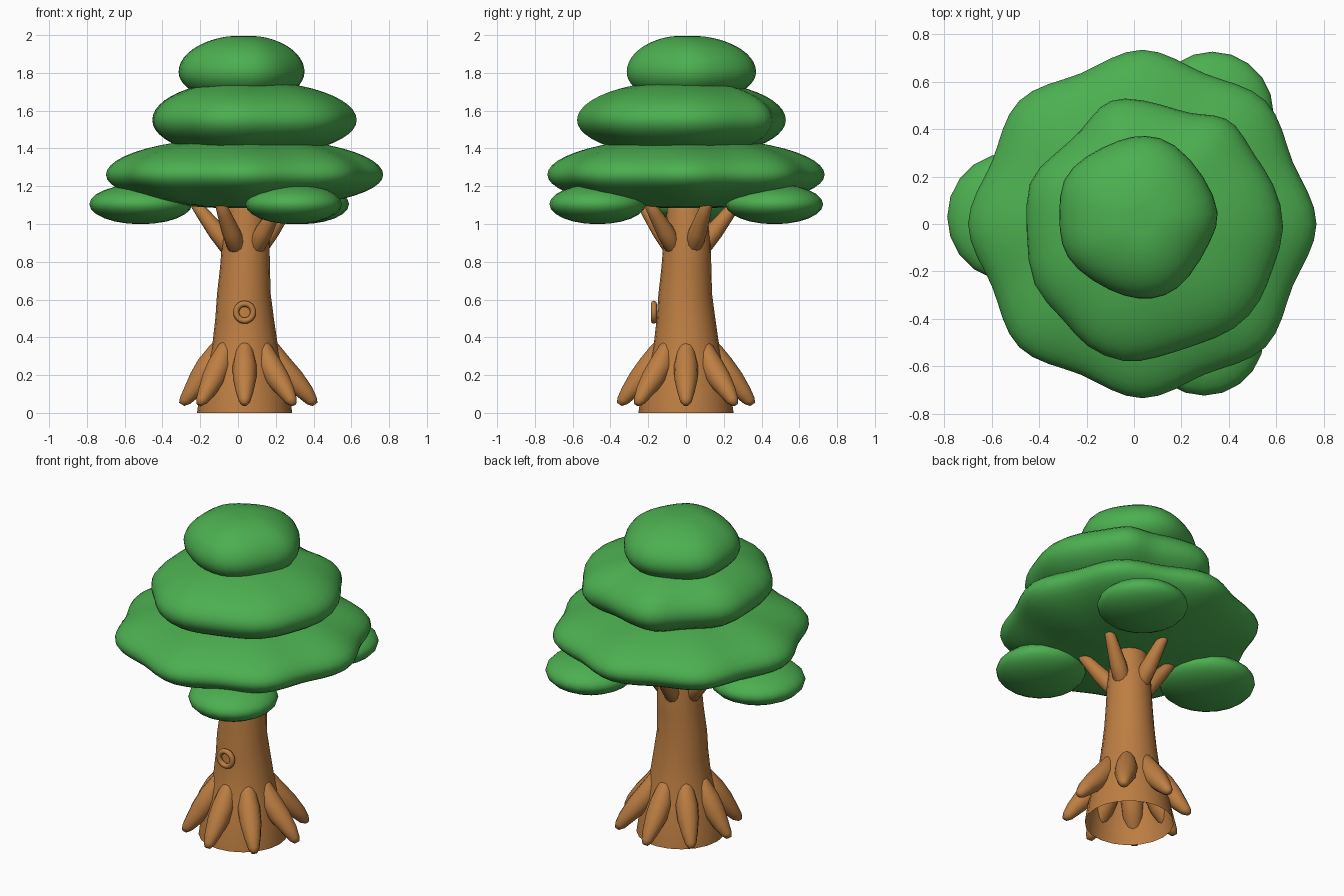
import bpy, bmesh, math
from mathutils import Vector

if "Cube" in bpy.data.objects:
    bpy.data.objects.remove(bpy.data.objects["Cube"])

CX = 0.035  # trunk axis


def material(name, rgb):
    m = bpy.data.materials.new(name)
    m.diffuse_color = (*rgb, 1)
    m.use_nodes = True
    m.node_tree.nodes["Principled BSDF"].inputs["Base Color"].default_value = m.diffuse_color
    return m


BARK = material("bark brown", (0.51, 0.209, 0.055))
LEAF = material("leaf green", (0.072, 0.429, 0.08))


def loft(name, rings, mat, cap_start=True, cap_end=True, subdiv=0):
    """Skin a stack of counter-clockwise rings, fan-capping the ends."""
    bm = bmesh.new()
    vs = [[bm.verts.new(p) for p in r] for r in rings]
    n = len(vs[0])
    for a, b in zip(vs, vs[1:]):
        for i in range(n):
            j = (i + 1) % n
            bm.faces.new((a[i], a[j], b[j], b[i]))
    for ring, use, flip in ((vs[0], cap_start, True), (vs[-1], cap_end, False)):
        if use:
            c = bm.verts.new(sum((v.co for v in ring), Vector()) / n)
            for i in range(n):
                f = (ring[i], ring[(i + 1) % n], c)
                bm.faces.new(f[::-1] if flip else f)
    me = bpy.data.meshes.new(name)
    bm.to_mesh(me)
    bm.free()
    me.materials.append(mat)
    me.polygons.foreach_set("use_smooth", [True] * len(me.polygons))
    ob = bpy.data.objects.new(name, me)
    bpy.context.collection.objects.link(ob)
    if subdiv:
        s = ob.modifiers.new("smooth", 'SUBSURF')
        s.levels = s.render_levels = subdiv
    return ob


def limb(name, angle, path, sides=12):
    """Tapered limb leaving the trunk axis; path = (radial, z, radius)."""
    out = Vector((math.cos(angle), math.sin(angle), 0))
    pts = [Vector((CX, 0, z)) + out * r for r, z, _ in path]
    d = (pts[-1] - pts[0]).normalized()
    u = Vector((-out.y, out.x, 0))
    v = d.cross(u)
    rings = []
    for p, (_, _, rad) in zip(pts, path):
        rings.append([p + (u * math.cos(k) + v * math.sin(k)) * rad
                      for k in (math.tau * i / sides for i in range(sides))])
    return loft(name, rings, BARK)


def crown(name, outline, z, half, top=None):
    """Flattened foliage tier: the outline scaled along an elliptical profile."""
    pts = sorted(outline, key=lambda p: math.atan2(p[1], p[0] - CX))
    top = top or half
    rings = []
    for k in range(1, 12):
        a = -math.pi / 2 + math.pi * k / 12
        s = math.cos(a) * 1.015
        h = math.sin(a) * (top if a > 0 else half)
        rings.append([Vector((CX + (x - CX) * s, y * s, z + h)) for x, y in pts])
    return loft(name, rings, LEAF, subdiv=1)


# Trunk: hollow, flared at the base (radius, z, sideways drift)
profile = [(0.252, 0, 0), (0.238, 0.1, 0), (0.205, 0.24, 0), (0.172, 0.37, 0.002),
           (0.155, 0.5, 0), (0.142, 0.63, -0.004), (0.132, 0.77, 0.002),
           (0.126, 0.9, 0.006), (0.105, 1.07, 0.004), (0.095, 1.14, 0)]
loft("trunk", [[Vector((CX + dx + r * math.cos(math.tau * i / 20),
                        dx + r * math.sin(math.tau * i / 20), z)) for i in range(20)]
               for r, z, dx in profile], BARK, cap_start=False)

# Eight roots
for i in range(8):
    a = math.tau * i / 8
    e = 0.015 + 0.02 * math.cos(a)  # right side reaches a little further
    limb(f"root_{i + 1}", a, [(0.125, 0.385, 0.022), (0.145, 0.33, 0.048), (0.19, 0.25, 0.064),
                              (0.235 + e / 2, 0.18, 0.062), (0.285 + e, 0.11, 0.046),
                              (0.32 + e, 0.065, 0.032), (0.338 + e, 0.045, 0.016)])

# Five branches
for i in range(5):
    limb(f"branch_{i + 1}", math.radians(25 + 72 * i),
         [(0.075, 0.86, 0.03), (0.09, 0.885, 0.05), (0.15, 0.96, 0.048),
          (0.225, 1.055, 0.036), (0.265, 1.105, 0.028), (0.28, 1.125, 0.012)])

# Knot ring on the front of the trunk
bpy.ops.mesh.primitive_torus_add(major_radius=0.045, minor_radius=0.016, major_segments=24,
                                 minor_segments=8, location=(CX, -0.17, 0.533),
                                 rotation=(math.pi / 2, 0, 0))
knot = bpy.context.object
knot.name = "knot"
knot.data.materials.append(BARK)
bpy.ops.object.shade_smooth()

# Crown tiers
low = []
for i in range(32):
    a = math.tau * i / 32
    r = 0.712 + 0.036 * math.cos(8 * a)
    low.append((CX + r * math.cos(a), r * math.sin(a)))
mid = [(-.05, .54), (.13, .5), (.234, .46), (.34, .46), (.43, .43), (.5, .29), (.59, .18),
       (.647, -.02), (.58, -.19), (.54, -.32), (.43, -.45), (.255, -.51), (.09, -.565),
       (-.04, -.59), (-.21, -.52), (-.29, -.4), (-.44, -.27), (-.45, -.04), (-.46, .19),
       (-.335, .29), (-.21, .4), (-.146, .5)]
high = [(-.06, .357), (.044, .378), (.17, .35), (.3, .2), (.37, .04), (.327, -.065),
        (.234, -.234), (.13, -.31), (.02, -.32), (-.1, -.285), (-.25, -.19), (-.31, -.09),
        (-.315, .04), (-.31, .19), (-.21, .285)]
crown("crown_lower", low, 1.26, 0.182, 0.2)
crown("crown_middle", mid, 1.55, 0.2, 0.212)
crown("crown_top", high, 1.805, 0.17, 0.197)

# Small leaf clumps under the crown
for name, x, y, r in (("clump_left", -0.515, 0.03, 0.272), ("clump_front", 0.295, -0.468, 0.255),
                      ("clump_back", 0.33, 0.468, 0.258)):
    bpy.ops.mesh.primitive_uv_sphere_add(segments=20, ring_count=12, location=(x, y, 1.105))
    ob = bpy.context.object
    ob.name = name
    ob.scale = (r, r, 0.106)
    ob.data.materials.append(LEAF)
    bpy.ops.object.shade_smooth()
